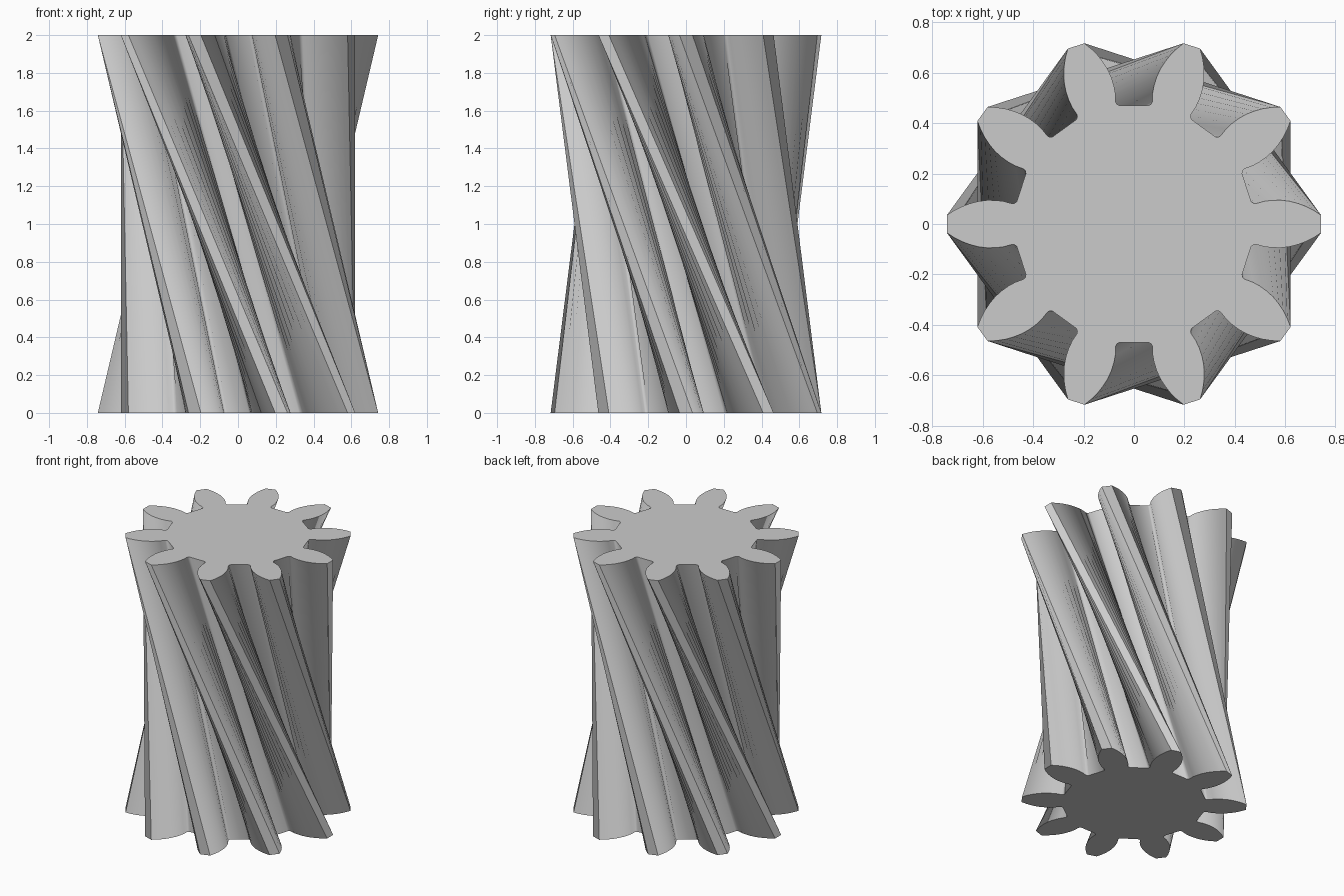
import bpy
import bmesh
from math import radians, cos, sin

old = bpy.data.objects.get("Cube")
if old:
    bpy.data.objects.remove(old, do_unlink=True)

TEETH = 10
PITCH = 360 / TEETH
HEIGHT = 2.0
TWIST = -2 * PITCH  # clockwise going up, two teeth along

# Half tooth from tip to root: radius, degrees from the tooth centre
half_tooth = [(.743, 2.65), (.715, 4.3), (.684, 5.9), (.655, 7.15),
              (.624, 8.3), (.59, 9.2), (.555, 9.75), (.525, 9.9),
              (.49, 9.5), (.48, 9.9), (.473, 11)]

# One full tooth, mirrored about its centre
tooth = [(r, -a) for r, a in reversed(half_tooth)] + half_tooth


def ring(bm, z, turn):
    """Gear outline at height z, turned by the given degrees."""
    verts = []
    for i in range(TEETH):
        for r, a in tooth:
            t = radians(i * PITCH + a + turn)
            verts.append(bm.verts.new((r * cos(t), r * sin(t), z)))
    return verts


# Grey metal
metal = bpy.data.materials.new("grey_metal")
grey = (.6, .6, .6, 1)
metal.diffuse_color = grey
metal.use_nodes = True
metal.node_tree.nodes["Principled BSDF"].inputs["Base Color"].default_value = grey

# Helical gear body: two end caps joined by straight slanted flanks
bm = bmesh.new()
bottom = ring(bm, 0, 0)
top = ring(bm, HEIGHT, TWIST)
count = len(bottom)
for i in range(count):
    j = (i + 1) % count
    bm.faces.new((bottom[i], bottom[j], top[j], top[i]))
bm.faces.new(top)
bm.faces.new(bottom[::-1])

mesh = bpy.data.meshes.new("helical_gear")
bm.to_mesh(mesh)
bm.free()
mesh.materials.append(metal)
gear = bpy.data.objects.new("helical_gear", mesh)
bpy.context.collection.objects.link(gear)

# Smooth flanks, crisp tooth tips and caps
bpy.context.view_layer.objects.active = gear
gear.select_set(True)
bpy.ops.object.shade_smooth_by_angle(angle=radians(40))
